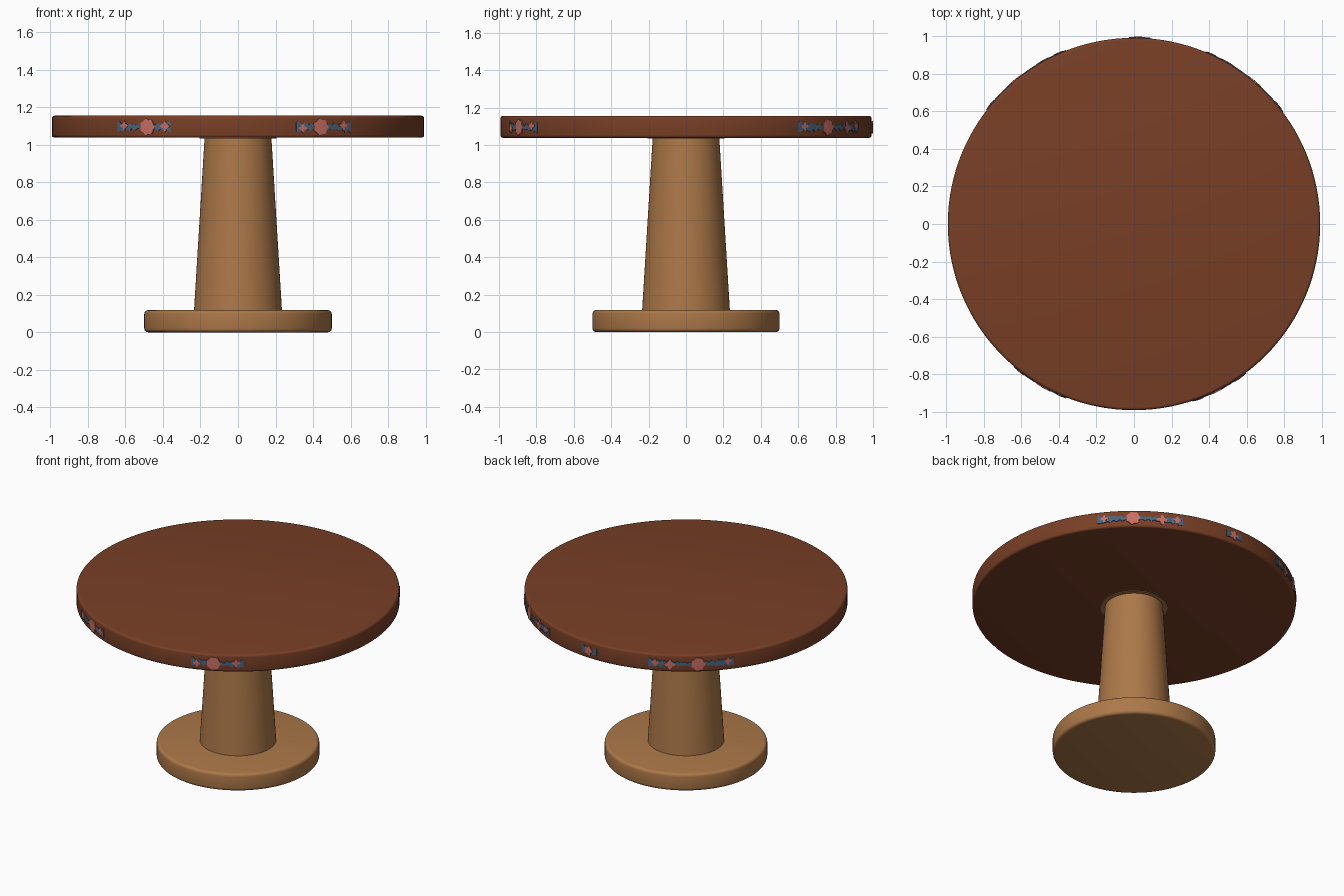
import bpy, math

if "Cube" in bpy.data.objects:
    bpy.data.objects.remove(bpy.data.objects["Cube"])

def mat(name, srgb):
    m = bpy.data.materials.new(name)
    lin = [((c / 255 + 0.055) / 1.055) ** 2.4 for c in srgb]
    m.diffuse_color = (*lin, 1)
    m.use_nodes = True
    m.node_tree.nodes["Principled BSDF"].inputs["Base Color"].default_value = m.diffuse_color
    return m

DARK = mat("dark wood", (120, 63, 38))
TAN = mat("light wood", (172, 120, 72))
PINK = mat("flower pink", (200, 110, 98))
BLUE = mat("leaf blue", (72, 100, 126))

def make(name, verts, faces, material, angle=35):
    me = bpy.data.meshes.new(name)
    me.from_pydata(verts, [], faces)
    me.materials.append(material)
    ob = bpy.data.objects.new(name, me)
    bpy.context.collection.objects.link(ob)
    bpy.ops.object.select_all(action='DESELECT')
    ob.select_set(True)
    bpy.context.view_layer.objects.active = ob
    bpy.ops.object.shade_smooth_by_angle(angle=math.radians(angle))
    return ob

def lathe(name, profile, material, n=96):
    """Closed turned part from (radius, z) points, bottom to top."""
    verts = [(r * math.cos(2 * math.pi * i / n), r * math.sin(2 * math.pi * i / n), z)
             for r, z in profile for i in range(n)]
    faces = [(k * n + i, k * n + (i + 1) % n, (k + 1) * n + (i + 1) % n, (k + 1) * n + i)
             for k in range(len(profile) - 1) for i in range(n)]
    faces.append(tuple(reversed(range(n))))
    faces.append(tuple(range((len(profile) - 1) * n, len(profile) * n)))
    return make(name, verts, faces, material)

def slab(r, z0, z1, b):
    """Disc profile with rounded edges."""
    q = [i * math.pi / 8 for i in range(5)]
    low = [(r - b + b * math.sin(a), z0 + b - b * math.cos(a)) for a in q]
    high = [(r - b + b * math.cos(a), z1 - b + b * math.sin(a)) for a in q]
    return low + high

# Turned table parts
lathe("table_top", slab(0.993, 1.038, 1.155, 0.015), DARK, 128)
lathe("base", slab(0.5, 0.0, 0.118, 0.02), TAN)
lathe("column", [(0.235, 0.11), (0.234, 0.125), (0.178, 1.04)], TAN)
lathe("column_collar", [(0.205, 1.034), (0.205, 1.04)], TAN)

ZC = 1.095
def rim(r, deg, u, z):
    """Point on the table edge: u is arc distance from the angle deg."""
    a = math.radians(deg) + u
    return (r * math.cos(a), r * math.sin(a), ZC + z)

def leaves(name, a0, a1, size=1.0):
    """Thin ragged ribbon of leaves wrapped on the edge."""
    n = max(8, int((a1 - a0) * 1.5))
    verts = []
    for i in range(n + 1):
        a = a0 + (a1 - a0) * i / n
        t = abs(2 * i / n - 1)
        w = size * (0.009 + 0.016 * t * t + (0.006 if i % 3 == 1 else 0))
        s = 0.004 * math.sin(i * 1.7)
        for r, z in ((0.990, s - w), (0.997, s - w), (0.997, s + w), (0.990, s + w)):
            verts.append(rim(r, a, 0, z))
    faces = [(4 * i + j, 4 * i + 4 + j, 4 * i + 4 + (j + 1) % 4, 4 * i + (j + 1) % 4)
             for i in range(n) for j in range(4)]
    faces += [(0, 1, 2, 3), (4 * n + 3, 4 * n + 2, 4 * n + 1, 4 * n)]
    make(name, verts, faces, BLUE)

def flower(name, deg, rad, petals, depth, dz=0.0):
    """Thin lobed blossom on the edge."""
    n = petals * 4
    verts = [rim(1.0, deg, 0, dz)]
    for r in (0.999, 0.990):
        for i in range(n):
            a = 2 * math.pi * i / n
            k = rad * (1 - depth * (0.5 - 0.5 * math.cos(petals * a)))
            verts.append(rim(r, deg, k * math.cos(a), dz + k * math.sin(a)))
    faces = []
    for i in range(n):
        j = (i + 1) % n
        faces += [(0, 1 + i, 1 + j), (1 + i, 1 + n + i, 1 + n + j, 1 + j)]
    make(name, verts, faces, PINK)

# Flower garlands: (name, start, end, main blossom, [(bud angle, radius, height)])
garlands = [
    ("front_left", 229.8, 248.8, 241, [(232.5, 0.026, 0.006), (247, 0.028, 0.004)]),
    ("front_right", 288.2, 307, 296.3, [(290.3, 0.026, -0.006), (304.3, 0.028, 0.008)]),
    ("back_right", 37, 67.5, 49.7, [(39.5, 0.026, 0.004), (60, 0.036, -0.004), (65.5, 0.026, 0.006)]),
    ("back_left", 111.5, 142.3, 129.3, [(114, 0.026, 0.004), (119.3, 0.036, -0.004), (140, 0.026, 0.006)]),
]
for name, a0, a1, main, buds in garlands:
    leaves(name + "_leaves", a0, a1)
    flower(name + "_blossom", main, 0.045, 7, 0.15)
    for k, (a, r, dz) in enumerate(buds):
        flower(f"{name}_bud_{k + 1}", a, r, 4, 0.5, dz)

# Single small sprig at the back
leaves("back_sprig_leaves", 85, 91.5, 1.0)
flower("back_sprig_blossom", 88, 0.034, 5, 0.4)
